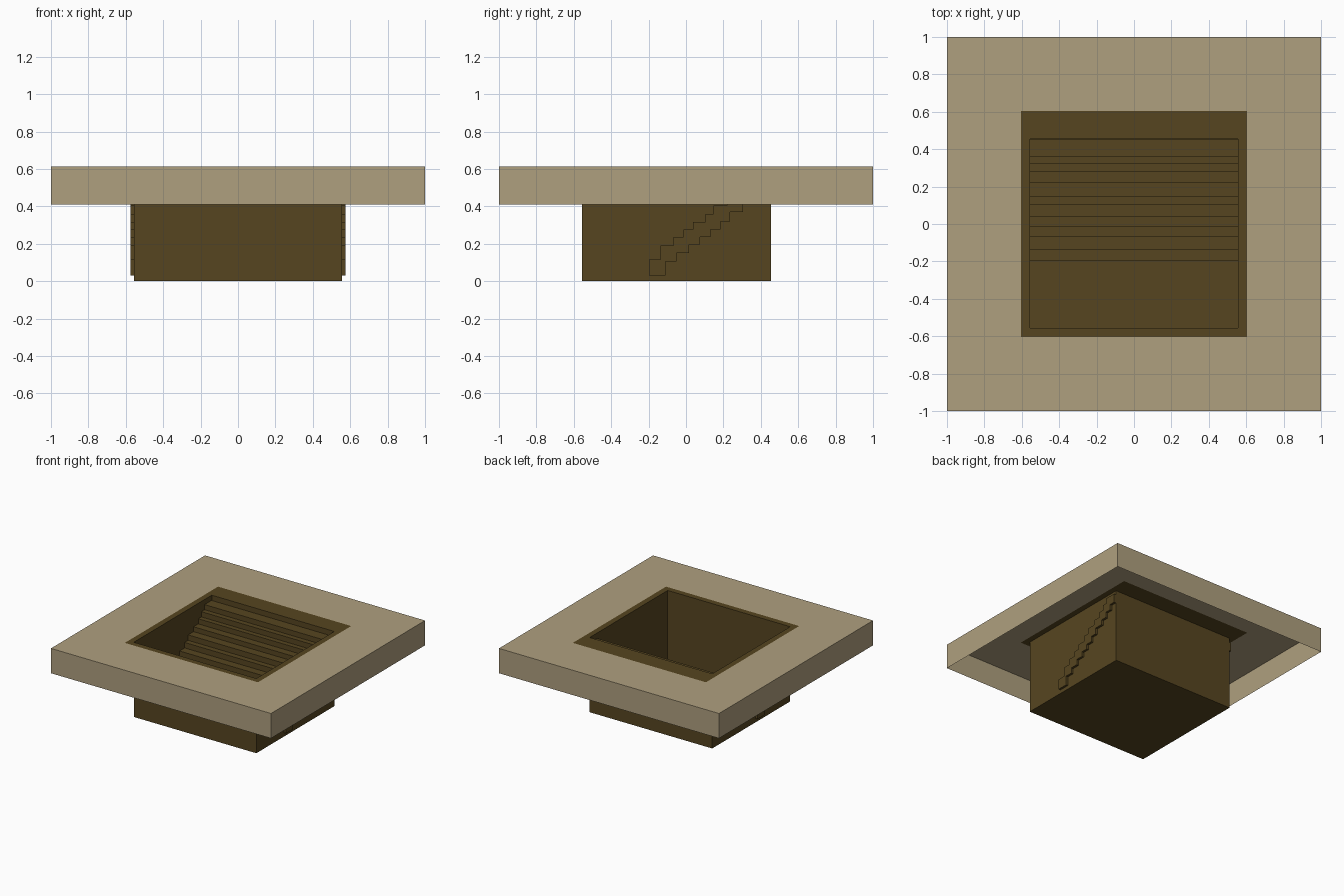
import bpy, bmesh

if "Cube" in bpy.data.objects:
    bpy.data.objects.remove(bpy.data.objects["Cube"])


def material(name, rgb):
    m = bpy.data.materials.new(name)
    m.diffuse_color = (*rgb, 1)
    m.use_nodes = True
    m.node_tree.nodes["Principled BSDF"].inputs["Base Color"].default_value = m.diffuse_color
    return m


TAN = material("sandy tan", (0.43, 0.35, 0.212))
BROWN = material("dark earth brown", (0.094, 0.06, 0.0145))
TOP, UNDER = 0.614, 0.604


def finish(name, bm, mat):
    bmesh.ops.remove_doubles(bm, verts=bm.verts, dist=1e-5)
    bmesh.ops.recalc_face_normals(bm, faces=bm.faces)
    me = bpy.data.meshes.new(name)
    bm.to_mesh(me)
    bm.free()
    me.materials.append(mat)
    ob = bpy.data.objects.new(name, me)
    bpy.context.collection.objects.link(ob)
    return ob


def loop(bm, rect, z):
    x0, x1, y0, y1 = rect
    return [bm.verts.new((x, y, z)) for x, y in
            ((x0, y0), (x1, y0), (x1, y1), (x0, y1))]


def bridge(bm, a, b):
    for i in range(4):
        j = (i + 1) % 4
        bm.faces.new((a[i], a[j], b[j], b[i]))


def frame_plate(name, outer, inner, mat, skirt=None):
    """Thin flat frame; a skirt height adds an open-bottomed outer wall."""
    bm = bmesh.new()
    ot, it = loop(bm, outer, TOP), loop(bm, inner, TOP)
    ou, iu = loop(bm, outer, UNDER), loop(bm, inner, UNDER)
    for a, b in ((ot, it), (it, iu), (iu, ou), (ou, ot)):
        bridge(bm, a, b)
    if skirt is not None:
        bridge(bm, ou, loop(bm, outer, skirt))
    return finish(name, bm, mat)


HOLE = (-0.605, 0.605, -0.605, 0.605)
PIT = (-0.557, 0.557, -0.557, 0.455)

# Ground slab (hollow beneath) and the dark border round the opening
frame_plate("ground_slab", (-1, 1, -1, 1), HOLE, TAN, skirt=0.41)
frame_plate("pit_border", HOLE, PIT, BROWN)

# Open-topped pit
bm = bmesh.new()
floor, rim = loop(bm, PIT, 0), loop(bm, PIT, TOP - 0.002)
bm.faces.new(floor)
bridge(bm, floor, rim)
finish("pit_walls", bm, BROWN)

# Staircase: stepped upper and lower outline extruded across the pit
treads = [(-0.197, 0.115), (-0.137, 0.19), (-0.068, 0.235), (-0.013, 0.275),
          (0.037, 0.315), (0.103, 0.36), (0.148, 0.405), (0.218, 0.445),
          (0.28, 0.487), (0.32, 0.53), (0.362, 0.572)]
soffits = [(-0.11, 0.03), (-0.05, 0.105), (0.015, 0.15), (0.075, 0.195),
           (0.13, 0.235), (0.185, 0.275), (0.235, 0.32), (0.305, 0.37),
           (0.355, 0.41), (0.405, 0.455), (0.452, 0.5)]
profile, z = [], 0.03
for y, tread_z in treads:
    profile += [(y, z), (y, tread_z)]
    z = tread_z
profile.append((0.452, z))
for i in range(len(soffits) - 1, -1, -1):
    y, under_z = soffits[i]
    profile.append((y, under_z))
    if i:
        profile.append((soffits[i - 1][0], under_z))
bm = bmesh.new()
face = bm.faces.new([bm.verts.new((-0.575, y, z)) for y, z in profile])
out = bmesh.ops.extrude_face_region(bm, geom=[face])
bmesh.ops.translate(bm, vec=(1.15, 0, 0),
                    verts=[v for v in out["geom"] if isinstance(v, bmesh.types.BMVert)])
finish("staircase", bm, BROWN)
